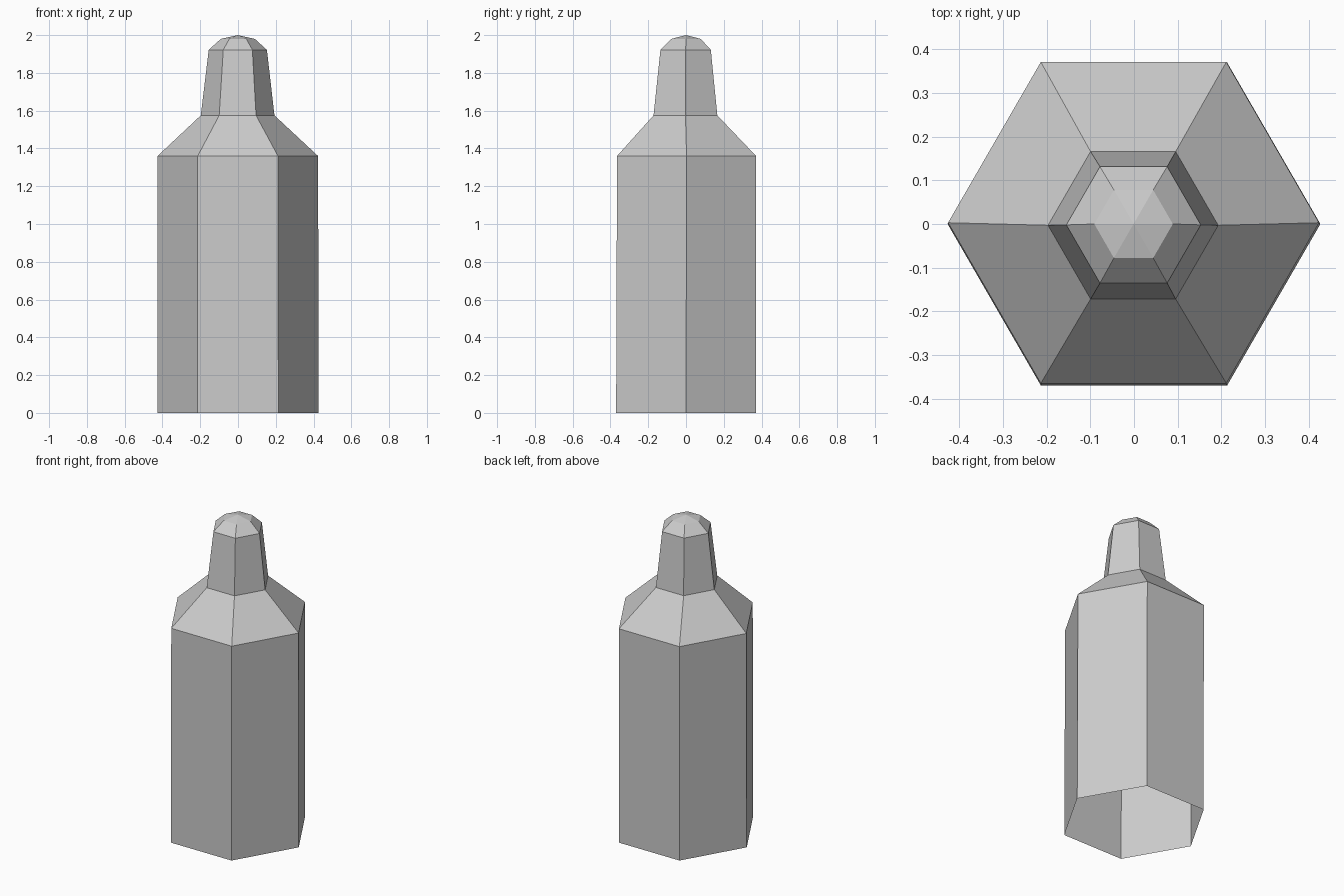
import bpy
import bmesh
from math import cos, sin, pi

cube = bpy.data.objects.get("Cube")
if cube:
    bpy.data.objects.remove(cube, do_unlink=True)

# One plain grey for the whole bottle
grey = bpy.data.materials.new("light_grey")
grey.use_nodes = True
colour = (0.6, 0.6, 0.6, 1)
grey.diffuse_color = colour
grey.node_tree.nodes["Principled BSDF"].inputs["Base Color"].default_value = colour

SIDES = 6


def hex_ring(bm, radius, z, cx, cy):
    return [bm.verts.new((cx + radius * cos(2 * pi * i / SIDES),
                          cy + radius * sin(2 * pi * i / SIDES), z))
            for i in range(SIDES)]


# Ring profile: radius, height, centre x, centre y
profile = [
    (0.427, 0.0, 0, 0),           # open base
    (0.425, 1.36, -0.001, 0.003),  # shoulder edge
    (0.195, 1.575, -0.002, -0.003),  # neck base
    (0.154, 1.922, -0.001, -0.002),  # neck top
    (0.09, 1.98, -0.001, 0),      # cap bevel
]

bm = bmesh.new()
rings = [hex_ring(bm, *p) for p in profile]

# Walls between neighbouring rings
for low, high in zip(rings, rings[1:]):
    for i in range(SIDES):
        j = (i + 1) % SIDES
        bm.faces.new((low[i], low[j], high[j], high[i]))

# Shallow pointed tip
tip = bm.verts.new((-0.001, 0, 2))
for i in range(SIDES):
    bm.faces.new((rings[-1][i], rings[-1][(i + 1) % SIDES], tip))

mesh = bpy.data.meshes.new("bottle")
bm.to_mesh(mesh)
bm.free()
mesh.materials.append(grey)
bottle = bpy.data.objects.new("bottle", mesh)
bpy.context.collection.objects.link(bottle)
